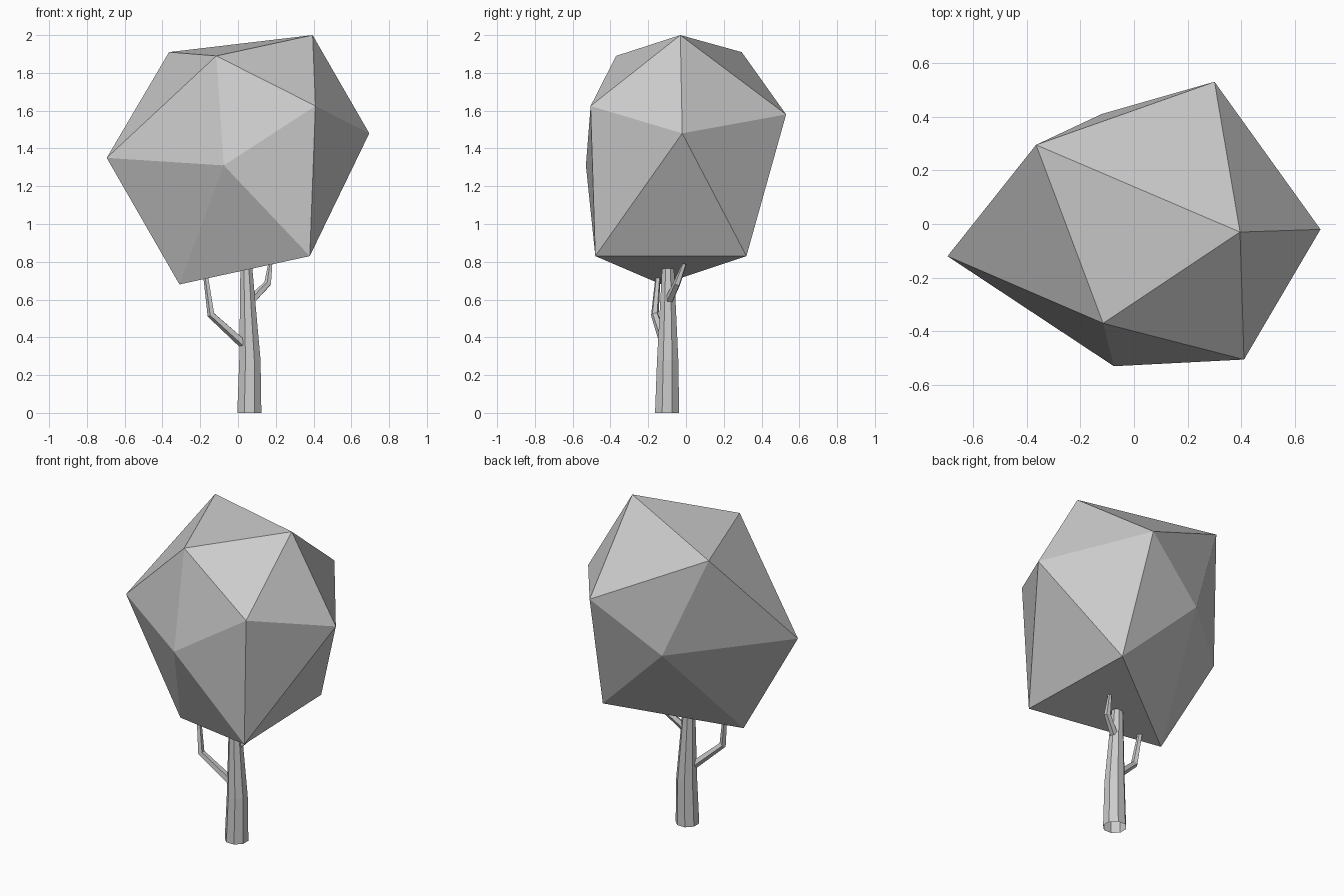
import bpy, bmesh, math
from mathutils import Vector

if "Cube" in bpy.data.objects:
    bpy.data.objects.remove(bpy.data.objects["Cube"])


def finish(name, bm):
    bmesh.ops.recalc_face_normals(bm, faces=bm.faces)
    me = bpy.data.meshes.new(name)
    bm.to_mesh(me)
    bm.free()
    ob = bpy.data.objects.new(name, me)
    bpy.context.collection.objects.link(ob)
    return ob


def tube(name, path, sides, flat_rings=False):
    """Open tapered tube through (x, y, z, radius) points."""
    bm = bmesh.new()
    pts = [Vector(p[:3]) for p in path]
    rings = []
    for i, p in enumerate(pts):
        t = Vector((0, 0, 1))
        if not flat_rings:
            steps = [(pts[j + 1] - pts[j]).normalized()
                     for j in (i - 1, i) if 0 <= j < len(pts) - 1]
            t = sum(steps, Vector()).normalized()
        u = Vector((0, 1, 0)).cross(t).normalized()
        v = t.cross(u)
        ring = []
        for k in range(sides):
            a = 2 * math.pi * (k + 0.5) / sides
            ring.append(bm.verts.new(p + path[i][3] * (u * math.cos(a) + v * math.sin(a))))
        rings.append(ring)
    for lo, hi in zip(rings, rings[1:]):
        for k in range(sides):
            n = (k + 1) % sides
            bm.faces.new((lo[k], lo[n], hi[n], hi[k]))
    return finish(name, bm)


# Crown: an uneven icosahedron made of two rings of five and two poles
top_pole = (0.395, -0.03, 2.0)
upper = [(-0.365, 0.295, 1.91), (-0.115, -0.37, 1.89), (0.41, -0.505, 1.625),
         (0.695, -0.02, 1.48), (0.30, 0.53, 1.58)]
lower = [(-0.695, -0.12, 1.35), (-0.075, -0.53, 1.31), (0.38, -0.48, 0.83),
         (0.355, 0.32, 0.83), (-0.12, 0.41, 1.29)]
bottom_pole = (-0.31, -0.13, 0.68)

bm = bmesh.new()
top = bm.verts.new(top_pole)
up = [bm.verts.new(p) for p in upper]
lo = [bm.verts.new(p) for p in lower]
bot = bm.verts.new(bottom_pole)
for i in range(5):
    n = (i + 1) % 5
    bm.faces.new((top, up[i], up[n]))
    bm.faces.new((up[i], lo[i], up[n]))
    bm.faces.new((up[n], lo[i], lo[n]))
    bm.faces.new((bot, lo[n], lo[i]))
finish("crown", bm)

# Trunk: eight-sided, tapering and leaning slightly
tube("trunk", [(0.06, -0.10, 0, 0.069), (0.063, -0.097, 0.28, 0.061),
               (0.044, -0.095, 0.77, 0.034)], 8, flat_rings=True)

# Branches: thin, each with one elbow
tube("left_branch", [(0.04, -0.11, 0.355, 0.026), (-0.142, -0.165, 0.52, 0.021),
                     (-0.175, -0.145, 0.76, 0.013)], 5)
tube("right_branch", [(0.07, -0.09, 0.595, 0.024), (0.158, -0.048, 0.685, 0.02),
                      (0.172, -0.008, 0.79, 0.012)], 5)
